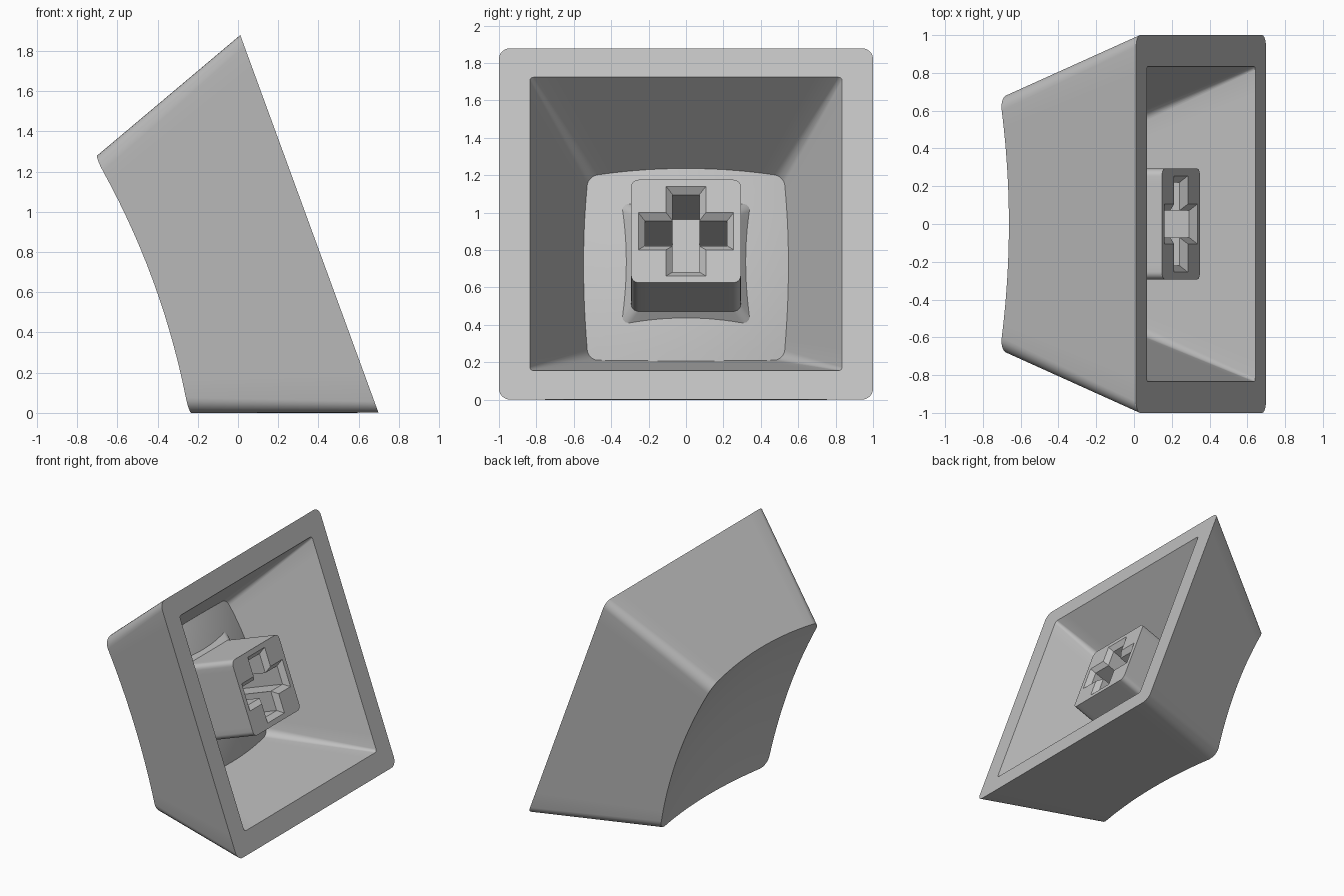
import bpy, bmesh
from math import radians, sin, cos, pi
from mathutils import Matrix, Vector

old = bpy.data.objects.get("Cube")
if old:
    bpy.data.objects.remove(old)

GREY = (0.53, 0.53, 0.53, 1)
mat = bpy.data.materials.new("light grey plastic")
mat.use_nodes = True
mat.diffuse_color = GREY
mat.node_tree.nodes["Principled BSDF"].inputs["Base Color"].default_value = GREY

# Cap frame: u across, v across, h from the open rim up to the dish.
# The cap rests on one sloping wall, so its frame is tilted.
TILT = radians(20.1)
U = Vector((-sin(TILT), 0, cos(TILT)))
V = Vector((0, 1, 0))
H = Vector((-cos(TILT), 0, -sin(TILT)))
PLACE = Matrix.Translation((0.355, 0, 0.94)) @ Matrix((U, V, H)).transposed().to_4x4()


def rounded_square(half, r, side=14, corner=6):
    """Points around a square with rounded corners and divided sides."""
    pts = []
    for q in range(4):
        turn = Matrix.Rotation(q * pi / 2, 2)
        for i in range(1, side):
            t = -1 + 2 * i / side
            pts.append(turn @ Vector((half, t * (half - r))))
        for i in range(corner + 1):
            a = i / corner * pi / 2
            pts.append(turn @ Vector((half - r + r * cos(a), half - r + r * sin(a))))
    return pts


def flat(pts, h):
    return [Vector((p.x, p.y, h)) for p in pts]


def bowl_edge(pts, slope, base, curve):
    """Where tapering walls meet a bowl of height base + curve * r^2."""
    loop = []
    for p in pts:
        h = base
        for _ in range(12):
            q = p * (1 - slope * h)
            h = base + curve * q.length_squared
        loop.append(Vector((q.x, q.y, h)))
    return loop


def bowl_rings(edge, base, curve, steps=12):
    """Rings from the bowl's middle out to just inside its edge."""
    rings = []
    for i in range(1, steps):
        ring = []
        for p in edge:
            q = p.xy * (i / steps)
            ring.append(Vector((q.x, q.y, base + curve * q.length_squared)))
        rings.append(ring)
    return rings


def loft(name, loops, start=None, end=None):
    """Skin the loops; close each end with a centre point or a flat cap."""
    bm = bmesh.new()
    rows = [[bm.verts.new(p) for p in loop] for loop in loops]
    n = len(rows[0])
    for a, b in zip(rows, rows[1:]):
        for i in range(n):
            j = (i + 1) % n
            bm.faces.new((a[i], a[j], b[j], b[i]))
    for row, tip in ((rows[0], start), (rows[-1], end)):
        if tip is None:
            bm.faces.new(row)
        else:
            c = bm.verts.new((0, 0, tip))
            for i in range(n):
                bm.faces.new((row[i], row[(i + 1) % n], c))
    bmesh.ops.recalc_face_normals(bm, faces=bm.faces)
    bm.transform(PLACE)
    mesh = bpy.data.meshes.new(name)
    bm.to_mesh(mesh)
    bm.free()
    mesh.materials.append(mat)
    obj = bpy.data.objects.new(name, mesh)
    bpy.context.collection.objects.link(obj)
    return obj


def smooth(obj):
    bpy.ops.object.select_all(action="DESELECT")
    obj.select_set(True)
    bpy.context.view_layer.objects.active = obj
    bpy.ops.object.shade_smooth_by_angle(angle=radians(30))


# Shell: dish, outer walls, rim, inner walls and ceiling in one skin
DISH, DISH_CURVE = 0.76, 0.138
CEIL, CEIL_CURVE = 0.568, 0.22
INNER = 0.835
dish_edge = bowl_edge(rounded_square(1, 0.12), 0.3636, DISH, DISH_CURVE)
ceil_edge = bowl_edge(rounded_square(INNER, 0.09), 0.453 / INNER, CEIL, CEIL_CURVE)
loops = bowl_rings(dish_edge, DISH, DISH_CURVE)
loops += [dish_edge, flat(rounded_square(1, 0.06), 0),
          flat(rounded_square(INNER, 0.02), 0), ceil_edge]
loops += reversed(bowl_rings(ceil_edge, CEIL, CEIL_CURVE))
shell = loft("keycap_shell", loops, DISH, CEIL)
smooth(shell)

# Stem: square post that flares where it meets the ceiling
STEM_END = 0.113
stem = loft("keycap_stem", [
    flat(rounded_square(0.293, 0.04), STEM_END),
    flat(rounded_square(0.293, 0.04), 0.56),
    flat(rounded_square(0.362, 0.04), 0.64)])


# Cross-shaped socket with a chamfered mouth
def cross(grow, h):
    length, arm = 0.22 + grow, 0.071 + grow
    pts = []
    for q in range(4):
        turn = Matrix.Rotation(q * pi / 2, 2)
        for p in ((length, -arm), (length, arm), (arm, arm)):
            pts.append(turn @ Vector(p))
    return flat(pts, h)


cutter = loft("socket_cutter", [cross(0.045, STEM_END - 0.01),
                                cross(0, STEM_END + 0.035), cross(0, 0.53)])
cutter.hide_render = True
cut = stem.modifiers.new("socket", "BOOLEAN")
cut.operation = "DIFFERENCE"
cut.solver = "EXACT"
cut.object = cutter
bpy.ops.object.select_all(action="DESELECT")
stem.select_set(True)
bpy.context.view_layer.objects.active = stem
bpy.ops.object.modifier_apply(modifier=cut.name)
bpy.data.objects.remove(cutter)
smooth(stem)
